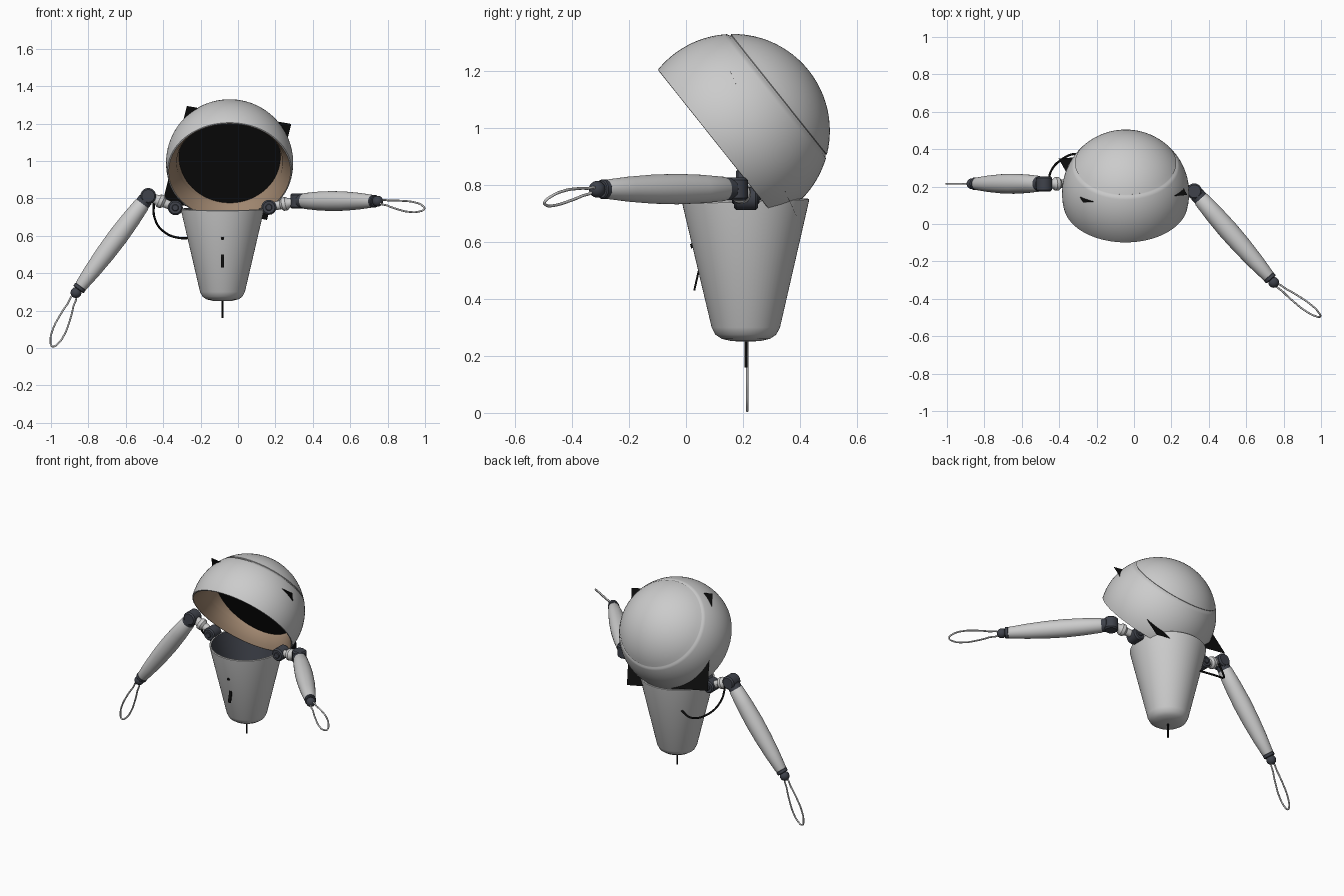
import bpy, bmesh, math
from mathutils import Vector as V

if "Cube" in bpy.data.objects:
    bpy.data.objects.remove(bpy.data.objects["Cube"])


def material(name, rgb):
    m = bpy.data.materials.new(name)
    m.diffuse_color = (*rgb, 1)
    m.use_nodes = True
    m.node_tree.nodes["Principled BSDF"].inputs["Base Color"].default_value = m.diffuse_color
    return m


CHARCOAL = material("charcoal", (0.05, 0.055, 0.07))
BLACK = material("black", (0.004, 0.004, 0.004))
TAN = material("tan", (0.35, 0.24, 0.16))


def finish(bm, name, mat=None, smooth=True):
    me = bpy.data.meshes.new(name)
    bm.to_mesh(me)
    bm.free()
    ob = bpy.data.objects.new(name, me)
    bpy.context.collection.objects.link(ob)
    if mat:
        me.materials.append(mat)
    if smooth:
        bpy.ops.object.select_all(action='DESELECT')
        bpy.context.view_layer.objects.active = ob
        ob.select_set(True)
        bpy.ops.object.shade_smooth_by_angle(angle=math.radians(35))
    return ob


def lathe(name, origin, axis, profile, mat=None, seg=48):
    """Revolve (distance along axis, radius) points about an axis."""
    origin, rot = V(origin), V(axis).to_track_quat('Z', 'Y')
    bm = bmesh.new()
    rings = []
    for t, r in profile:
        count = 1 if r < 1e-6 else seg
        rings.append([bm.verts.new(origin + rot @ V((r * math.cos(2 * math.pi * i / seg),
                                                     r * math.sin(2 * math.pi * i / seg), t)))
                      for i in range(count)])
    for a, b in zip(rings, rings[1:]):
        for i in range(seg):
            j = (i + 1) % seg
            quad = [a[i % len(a)], a[j % len(a)], b[j % len(b)], b[i % len(b)]]
            bm.faces.new(list(dict.fromkeys(quad)))
    return finish(bm, name, mat)


def rod(name, a, b, r, mat=None, bevel=0.0, seg=32):
    a, b = V(a), V(b)
    n = (b - a).length
    pts = [(0, 0), (0, r - bevel), (bevel, r), (n - bevel, r), (n, r - bevel), (n, 0)]
    if not bevel:
        pts = [(0, 0), (0, r), (n, r), (n, 0)]
    return lathe(name, a, b - a, pts, mat, seg)


def arc(radius, c0, c1, steps):
    """Sphere profile between two heights."""
    a0, a1 = math.acos(c0 / radius), math.acos(c1 / radius)
    return [(radius * math.cos(a0 + (a1 - a0) * i / steps),
             max(0, radius * math.sin(a0 + (a1 - a0) * i / steps))) for i in range(steps + 1)]


def ball(name, centre, r, mat=None):
    return lathe(name, centre, (0, 0, 1), arc(r, -r, r, 14), mat, 28)


def wire(name, points, r, mat=None, cyclic=False):
    cu = bpy.data.curves.new(name, 'CURVE')
    cu.dimensions = '3D'
    cu.bevel_depth, cu.bevel_resolution, cu.use_fill_caps = r, 3, True
    sp = cu.splines.new('BEZIER')
    sp.bezier_points.add(len(points) - 1)
    for bp, p in zip(sp.bezier_points, points):
        bp.co = p
        bp.handle_left_type = bp.handle_right_type = 'AUTO'
    sp.use_cyclic_u = cyclic
    ob = bpy.data.objects.new(name, cu)
    bpy.context.collection.objects.link(ob)
    if mat:
        cu.materials.append(mat)
    return ob


# Head: tilted hood with a groove at the back, tan lining
HEAD, FACING = (-0.045, 0.165, 0.99), (0, -0.782, -0.623)
lathe("head_shell", HEAD, FACING,
      arc(0.34, -0.34, -0.206, 12) + [(-0.203, 0.267), (-0.198, 0.271)]
      + arc(0.34, -0.195, 0.072, 20) + [(0.073, 0.326)], seg=72)
lathe("head_lining", HEAD, FACING,
      [(0.073, 0.326), (0.05, 0.307), (0.0, 0.283)] + arc(0.283, -0.01, -0.283, 14), TAN, 72)

# Face: square black panel cutting through the head
bm = bmesh.new()
bm.faces.new([bm.verts.new(p) for p in ((-0.273, 0.115, 1.294), (-0.403, 0.35, 0.781),
                                        (0.155, 0.39, 0.685), (0.285, 0.155, 1.198))])
finish(bm, "face_panel", BLACK, False)

# Body: tapered open cup, dark inside
BX, BY = -0.083, 0.21
cup = lathe("body", (BX, BY, 0), (0, 0, 1),
            [(0.25, 0), (0.252, 0.05), (0.26, 0.085), (0.275, 0.107), (0.3, 0.12),
             (0.733, 0.221), (0.741, 0.222), (0.745, 0.218), (0.743, 0.211)], seg=64)
inside = lathe("body_lining", (BX, BY, 0), (0, 0, 1),
               [(0.743, 0.211), (0.32, 0.11), (0.3, 0)], CHARCOAL, 64)
for ob in (cup, inside):
    for v in ob.data.vertices:
        if v.co.z > 0.7:
            v.co.z += 0.035 * (v.co.y - BY)

# Body details: bottom pin, front button, hinged flap
rod("bottom_pin", (BX, BY, 0.16), (BX, BY, 0.255), 0.005, BLACK, seg=12)
rod("front_button", (BX, 0.035, 0.59), (BX, 0.016, 0.585), 0.008, BLACK, seg=16)
bm = bmesh.new()
bmesh.ops.create_cube(bm, size=1)
for v in bm.verts:
    top = v.co.z > 0
    v.co = V((BX + v.co.x * 0.018, (0.045 if top else 0.029) + v.co.y * 0.007, 0.5 if top else 0.43))
finish(bm, "front_flap", BLACK, False)


def arm(side, shoulder, elbow, wrist, tip, hinge, spread):
    shoulder, elbow, wrist, tip = map(V, (shoulder, elbow, wrist, tip))
    hinge, spread = V(hinge).normalized(), V(spread).normalized()
    # Shoulder and elbow drums with a pale link between
    rod(side + "_shoulder_drum", shoulder - V((0, 0.042, 0)), shoulder + V((0, 0.042, 0)),
        0.04, CHARCOAL, 0.008)
    rod(side + "_shoulder_hub", shoulder - V((0, 0.048, 0)), shoulder + V((0, 0.048, 0)),
        0.018, CHARCOAL, 0.003)
    link = elbow - shoulder
    n = link.length
    lathe(side + "_shoulder_link", shoulder, link,
          [(0.02, 0), (0.02, 0.022), (n * 0.4, 0.024), (n * 0.48, 0.036), (n * 0.6, 0.036),
           (n * 0.68, 0.026), (n - 0.015, 0.024), (n - 0.015, 0)], seg=32)
    rod(side + "_elbow_drum", elbow - hinge * 0.04, elbow + hinge * 0.04, 0.042, CHARCOAL, 0.008)
    # Long padded arm with dark collars
    d = (wrist - elbow).normalized()
    n = (wrist - elbow).length
    rod(side + "_upper_collar", elbow + d * 0.02, elbow + d * 0.058, 0.04, CHARCOAL, 0.004)
    s, e = 0.048, n - 0.035
    lathe(side + "_arm", elbow, d, [(s, 0), (s, 0.038)]
          + [(s + (e - s) * f, r) for f, r in ((0.02, 0.043), (0.2, 0.05), (0.4, 0.0535),
             (0.6, 0.051), (0.8, 0.044), (0.98, 0.034), (1, 0.03), (1, 0))])
    rod(side + "_wrist_collar", wrist - d * 0.044, wrist - d * 0.02, 0.034, CHARCOAL, 0.004)
    ball(side + "_wrist_ball", wrist, 0.029, CHARCOAL)
    # Wire loop hand
    start = wrist + (tip - wrist).normalized() * 0.02
    shape = ((0, 0), (0.2, 0.018), (0.45, 0.03), (0.7, 0.034), (0.92, 0.021), (1, 0))
    loop = [start.lerp(tip, t) + spread * w for t, w in shape]
    loop += [start.lerp(tip, t) - spread * w for t, w in shape[-2:0:-1]]
    wire(side + "_hand_loop", loop, 0.005, cyclic=True)


arm("left", (-0.335, 0.215, 0.75), (-0.48, 0.215, 0.813), (-0.866, 0.215, 0.296),
    (-0.993, 0.215, 0.009), (0, 1, 0), (0.91, 0, -0.41))
arm("right", (0.165, 0.21, 0.752), (0.322, 0.175, 0.786), (0.747, -0.312, 0.785),
    (0.995, -0.495, 0.742), (0, 0, 1), (0.42, 0.45, 0.7))

# Cable from the left elbow to the back of the body
wire("cable", [(-0.45, 0.235, 0.78), (-0.447, 0.275, 0.70), (-0.40, 0.335, 0.625),
               (-0.31, 0.375, 0.588), (-0.21, 0.345, 0.597)], 0.006, BLACK)
